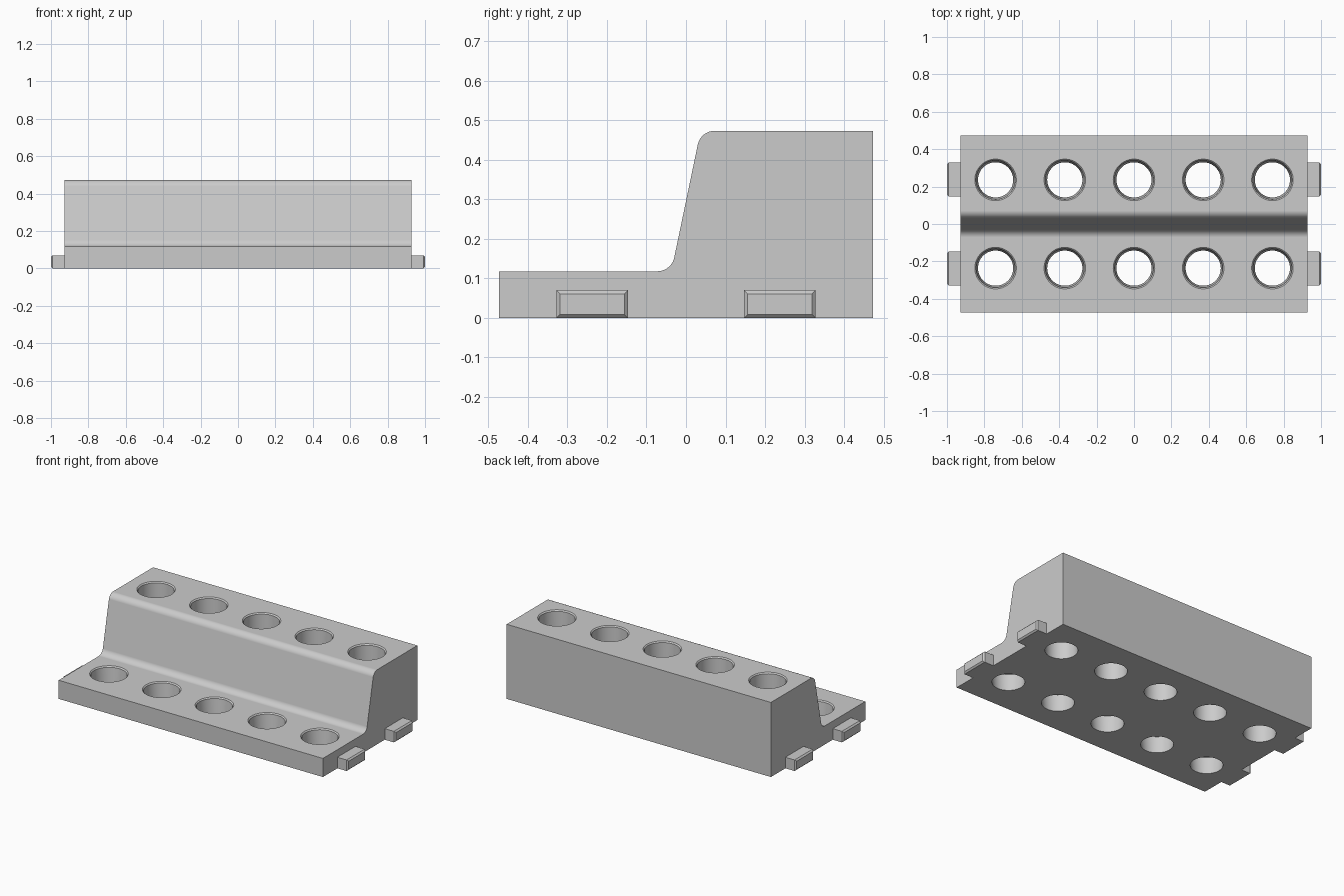
import bpy, bmesh, math

default = bpy.data.objects.get("Cube")
if default:
    bpy.data.objects.remove(default, do_unlink=True)

HALF_X, HALF_Y = 0.927, 0.473
LOW, HIGH = 0.118, 0.473

grey = bpy.data.materials.new("plain_grey")
grey.use_nodes = True
grey.diffuse_color = (0.6, 0.6, 0.6, 1)
grey.node_tree.nodes["Principled BSDF"].inputs["Base Color"].default_value = (0.6, 0.6, 0.6, 1)


def make_object(name, bm):
    bmesh.ops.recalc_face_normals(bm, faces=bm.faces[:])
    mesh = bpy.data.meshes.new(name)
    bm.to_mesh(mesh)
    bm.free()
    mesh.materials.append(grey)
    obj = bpy.data.objects.new(name, mesh)
    bpy.context.scene.collection.objects.link(obj)
    return obj


def activate(obj):
    bpy.ops.object.select_all(action='DESELECT')
    obj.select_set(True)
    bpy.context.view_layer.objects.active = obj


# Stepped body: side profile extruded along x, step corners rounded
bm = bmesh.new()
profile = [(-HALF_Y, 0), (HALF_Y, 0), (HALF_Y, HIGH), (0.037, HIGH), (-0.037, LOW), (-HALF_Y, LOW)]
side = bm.faces.new([bm.verts.new((-HALF_X, y, z)) for y, z in profile])
bmesh.ops.extrude_face_region(bm, geom=[side])
bm.verts.ensure_lookup_table()
for v in bm.verts[len(profile):]:
    v.co.x = HALF_X
bmesh.ops.recalc_face_normals(bm, faces=bm.faces[:])
step_edges = [e for e in bm.edges
              if all(abs(v.co.y) < 0.1 for v in e.verts)
              and abs(e.verts[0].co.x - e.verts[1].co.x) > 1]
bmesh.ops.bevel(bm, geom=step_edges, offset=0.034, offset_type='OFFSET',
                segments=10, profile=0.5, affect='EDGES')
body = make_object("stepped_rack_body", bm)


# Tapered holes with a countersunk rim
def add_hole(bm, x, y, top, sides=64):
    rings = []
    for z, r in [(-0.05, 0.094), (0, 0.094), (top - 0.007, 0.104), (top, 0.111), (top + 0.02, 0.131)]:
        angles = [2 * math.pi * i / sides for i in range(sides)]
        rings.append([bm.verts.new((x + r * math.cos(a), y + r * math.sin(a), z)) for a in angles])
    for lower, upper in zip(rings, rings[1:]):
        for i in range(sides):
            j = (i + 1) % sides
            bm.faces.new((lower[i], lower[j], upper[j], upper[i]))
    bm.faces.new(rings[0][::-1])
    bm.faces.new(rings[-1])


bm = bmesh.new()
for column in range(-2, 3):
    add_hole(bm, column * 0.37, -0.236, LOW)
    add_hole(bm, column * 0.37, 0.236, HIGH)
cutter = make_object("hole_cutter", bm)
cutter.hide_render = True

cut = body.modifiers.new("holes", 'BOOLEAN')
cut.operation = 'DIFFERENCE'
cut.solver = 'EXACT'
cut.object = cutter
activate(body)
bpy.ops.object.modifier_apply(modifier=cut.name)
bpy.data.objects.remove(cutter, do_unlink=True)
activate(body)
bpy.ops.object.shade_smooth_by_angle(angle=math.radians(25))
normals = body.modifiers.new("even_shading", 'WEIGHTED_NORMAL')
normals.keep_sharp = True


# End tabs with chamfered outer edges
def add_tab(name, sx, sy):
    bm = bmesh.new()
    bmesh.ops.create_cube(bm, size=1)
    for v in bm.verts:
        v.co.x = sx * (1.0 if v.co.x > 0 else HALF_X)
        v.co.y = sy * (0.328 if v.co.y > 0 else 0.147)
        v.co.z = 0.07 if v.co.z > 0 else 0
    bmesh.ops.recalc_face_normals(bm, faces=bm.faces[:])
    outer = [e for e in bm.edges if all(abs(v.co.x) > 0.99 for v in e.verts)]
    bmesh.ops.bevel(bm, geom=outer, offset=0.009, offset_type='OFFSET',
                    segments=1, affect='EDGES')
    return make_object(name, bm)


for x_name, sx in (("left", 1), ("right", -1)):
    for y_name, sy in (("front", -1), ("back", 1)):
        add_tab(f"{x_name}_{y_name}_tab", sx, sy)
